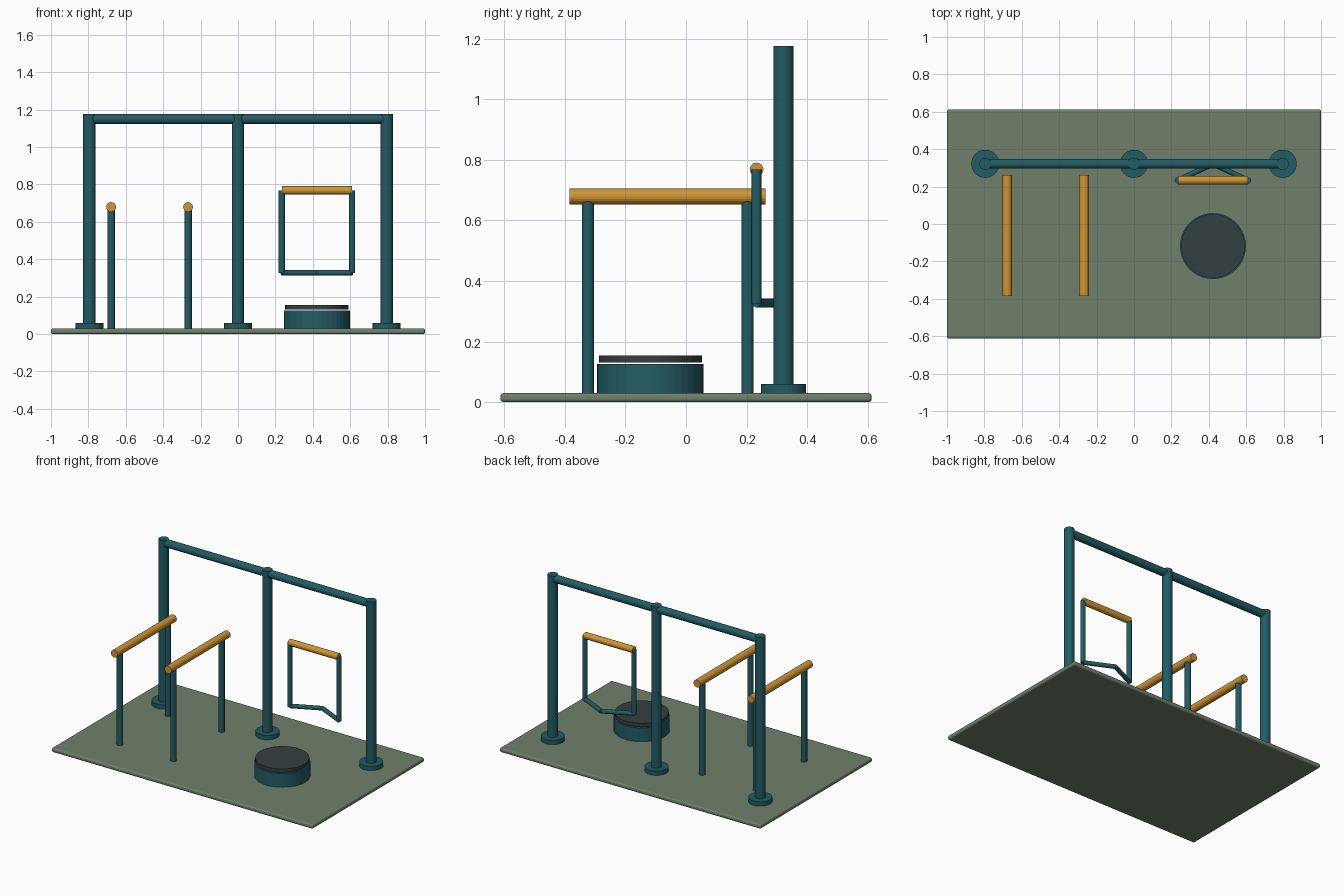
import bpy
from mathutils import Vector

if "Cube" in bpy.data.objects:
    bpy.data.objects.remove(bpy.data.objects["Cube"])


def material(name, rgb):
    m = bpy.data.materials.new(name)
    m.diffuse_color = (*rgb, 1)
    m.use_nodes = True
    m.node_tree.nodes["Principled BSDF"].inputs["Base Color"].default_value = m.diffuse_color
    return m


TEAL = material("teal_steel", (0.016, 0.107, 0.127))
WOOD = material("golden_wood", (0.64, 0.30, 0.035))
MAT = material("sage_mat", (0.163, 0.216, 0.150))
RUBBER = material("dark_rubber", (0.036, 0.050, 0.053))


def rod(name, a, b, radius, mat, sides=20, bevel=0.0):
    """Cylinder running from point a to point b."""
    a, b = Vector(a), Vector(b)
    d = b - a
    bpy.ops.mesh.primitive_cylinder_add(
        vertices=sides, radius=radius, depth=d.length, location=(a + b) / 2,
        rotation=d.to_track_quat('Z', 'Y').to_euler())
    return finish(name, mat, bevel, 2)


def finish(name, mat, bevel, segments):
    ob = bpy.context.object
    ob.name = name
    ob.data.materials.append(mat)
    if bevel:
        mod = ob.modifiers.new("rounded_edges", 'BEVEL')
        mod.width, mod.segments = bevel, segments
        mod.limit_method = 'ANGLE'
        mod.angle_limit = 0.8
    return ob


# Ground mat
bpy.ops.mesh.primitive_cube_add(size=1, location=(0, 0, 0.015))
bpy.context.object.scale = (2, 1.226, 0.03)
bpy.ops.object.transform_apply(location=False, rotation=False, scale=True)
finish("ground_mat", MAT, 0.011, 3)

# Tall frame: posts with flanges and two top bars
BACK = 0.322
for side, x in (("left", -0.795), ("middle", 0), ("right", 0.795)):
    rod(f"{side}_post", (x, BACK, 0.03), (x, BACK, 1.176), 0.0325, TEAL, 24)
    rod(f"{side}_post_flange", (x, BACK, 0.028), (x, BACK, 0.06), 0.075, TEAL, 32)
for side, s in (("left", -1), ("right", 1)):
    rod(f"{side}_top_bar", (0, BACK, 1.15), (s * 0.795, BACK, 1.15), 0.0265, TEAL)

# Parallel dip bars on thin legs
for side, x in (("left", -0.678), ("right", -0.267)):
    rod(f"{side}_dip_bar", (x, -0.384, 0.679), (x, 0.262, 0.679), 0.026, WOOD)
    for end, y in (("front", -0.324), ("back", 0.203)):
        rod(f"{side}_{end}_dip_leg", (x, y, 0.028), (x, y, 0.665), 0.02, TEAL)

# Hand frame: grip, side rods and arms meeting behind
CX, GY, HALF = 0.422, 0.233, 0.188
rod("hand_grip", (CX - HALF, GY, 0.768), (CX + HALF, GY, 0.768), 0.0225, WOOD)
for side, s in (("left", -1), ("right", 1)):
    x = CX + s * HALF
    rod(f"{side}_hand_rod", (x, GY, 0.325), (x, GY, 0.768), 0.0165, TEAL, 16)
    rod(f"{side}_hand_arm", (x, GY, 0.327), (CX, BACK, 0.327), 0.0145, TEAL, 16)

# Round step with a rubber top
rod("step_drum", (CX, -0.118, 0.028), (CX, -0.118, 0.125), 0.176, TEAL, 40)
rod("step_tread", (CX, -0.118, 0.130), (CX, -0.118, 0.154), 0.170, RUBBER, 40)
